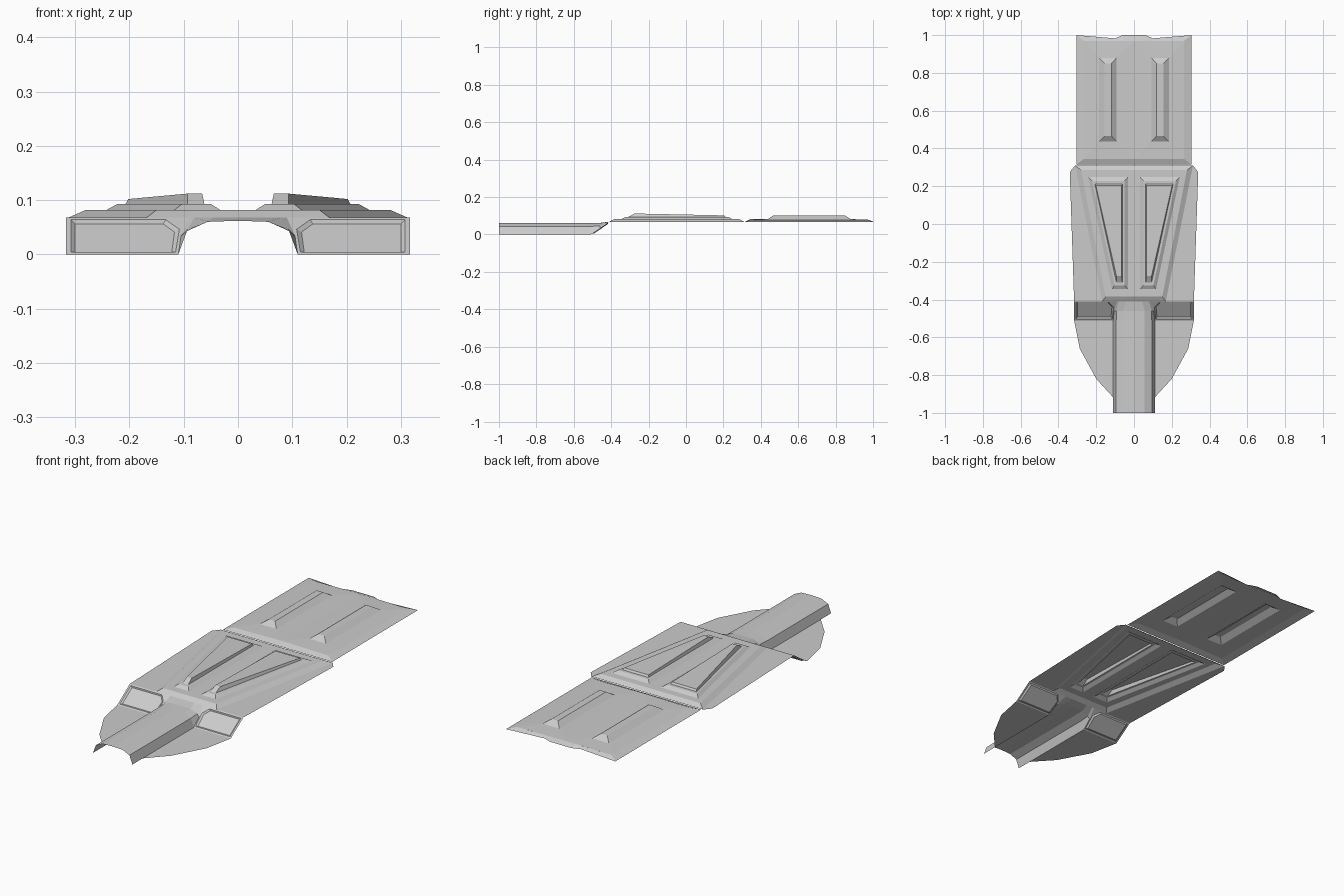
import bpy, bmesh

if "Cube" in bpy.data.objects:
    bpy.data.objects.remove(bpy.data.objects["Cube"])


def loft(bm, loops, skip=(), cap=True):
    """Bridge matching loops with quads; skip = (ring, side) pairs left open."""
    rings = [[bm.verts.new(p) for p in loop] for loop in loops]
    n = len(rings[0])
    for r in range(len(rings) - 1):
        for i in range(n):
            if (r, i) not in skip:
                j = (i + 1) % n
                bm.faces.new((rings[r][i], rings[r][j], rings[r + 1][j], rings[r + 1][i]))
    if cap:
        bm.faces.new(rings[-1])


def face(bm, pts):
    bm.faces.new([bm.verts.new(p) for p in pts])


def flat(z, *pts):
    return [(x, y, z) for x, y in pts]


def finish(name, bm):
    """Weld the half sheet, make it an object and mirror it across x."""
    loose = [v for v in bm.verts if not v.link_faces]
    bmesh.ops.delete(bm, geom=loose, context='VERTS')
    bmesh.ops.remove_doubles(bm, verts=bm.verts, dist=0.0005)
    bmesh.ops.recalc_face_normals(bm, faces=bm.faces)
    bm.faces.ensure_lookup_table()
    if sum(f.normal.z * f.calc_area() for f in bm.faces) < 0:
        bmesh.ops.reverse_faces(bm, faces=bm.faces)
    me = bpy.data.meshes.new(name)
    bm.to_mesh(me)
    bm.free()
    ob = bpy.data.objects.new(name, me)
    bpy.context.collection.objects.link(ob)
    m = ob.modifiers.new("Mirror", 'MIRROR')
    m.use_clip = True
    m.merge_threshold = 0.0005


# Middle panel: sloped plateau, stepped wedge and tilted raised block
bm = bmesh.new()
loft(bm, [
    flat(.068, (0, -.41), (.168, -.41), (.312, .31), (0, .31)),
    flat(.082, (0, -.385), (.15, -.385), (.28, .285), (0, .285)),
    flat(.082, (.033, -.345), (.117, -.345), (.242, .248), (.033, .248)),
    flat(.093, (.05, -.325), (.103, -.325), (.222, .228), (.05, .228)),
    flat(.093, (.062, -.31), (.093, -.31), (.207, .212), (.062, .212)),
    [(.066, -.275, .112), (.093, -.275, .112), (.202, .205, .102), (.066, .205, .102)],
], skip={(0, 3)})
# flat side flange
face(bm, flat(.068, (.168, -.41), (.317, -.41), (.34, .275), (.312, .31)))
finish("middle_panel", bm)

# Rear panel: crowned sheet with a long rib
bm = bmesh.new()
edge_z = .078
loft(bm, [
    flat(.068, (0, .315), (.305, .315), (.305, 1.0), (0, 1.0)),
    [(0, .345, .082), (.265, .345, edge_z), (.265, .97, edge_z), (0, .97, .08)],
    flat(.082, (.092, .437), (.185, .437), (.185, .88), (.092, .88)),
    flat(.102, (.12, .467), (.155, .467), (.155, .85), (.12, .85)),
], skip={(0, 2), (0, 3)})
# wavy rear lip
lip_in = [(.265, .97, edge_z), (.1, .97, .079), (.06, .97, .08), (0, .97, .08)]
lip_out = [(.305, 1.0, .068), (.1, .983, .069), (.06, 1.0, .07), (0, 1.0, .07)]
for i in range(3):
    face(bm, [lip_in[i], lip_in[i + 1], lip_out[i + 1], lip_out[i]])
finish("rear_panel", bm)


def on_slope(depth, *pts):
    """Points (x, t) along the front slope, sunk in by depth."""
    return [(x, -.51 + .1 * t + depth * .56, .068 * t - depth * .83) for x, t in pts]


# Front slope with recessed five-sided inset
bm = bmesh.new()
loft(bm, [
    on_slope(0, (.11, 0), (.317, 0), (.317, 1), (.09, 1), (.105, .5)),
    on_slope(0, (.115, .06), (.308, .06), (.308, .94), (.133, .94), (.108, .68)),
    on_slope(.006, (.122, .13), (.3, .13), (.3, .9), (.138, .9), (.117, .68)),
])
finish("front_slope", bm)

# Flat front wing
bm = bmesh.new()
face(bm, flat(0, (.11, -.51), (.317, -.51), (.287, -.66), (.2, -.82), (.11, -.918)))
finish("front_wing", bm)

# Centre tunnel
bm = bmesh.new()
full = [(0, .062), (.056, .06), (.094, .043), (.11, 0)]
sections = [
    (-1.0, full), (-.51, full),
    (-.46, [(0, .062), (.056, .061), (.093, .046), (.105, .034)]),
    (-.41, [(0, .068), (.045, .068), (.08, .068), (.09, .068)]),
]
for (ya, a), (yb, b) in zip(sections, sections[1:]):
    for i in range(3):
        face(bm, [(x, y, z) for y, (x, z) in
                  ((ya, a[i]), (ya, a[i + 1]), (yb, b[i + 1]), (yb, b[i]))])
finish("centre_tunnel", bm)
